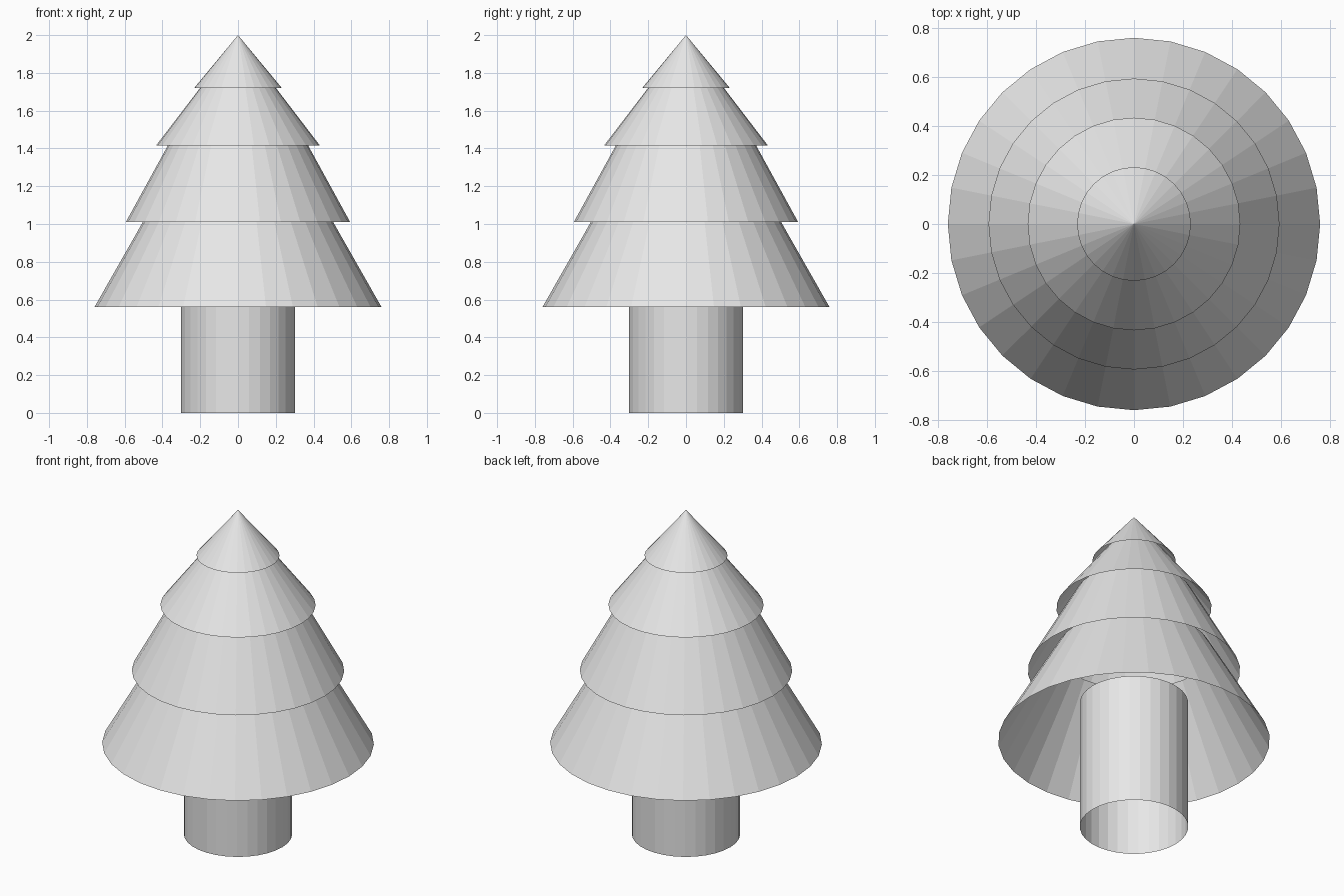
import bpy
import bmesh

# Remove the default object
cube = bpy.data.objects.get("Cube")
if cube:
    bpy.data.objects.remove(cube, do_unlink=True)

SIDES = 32

# One plain colour for the whole tree
grey = bpy.data.materials.new("light_grey")
grey.use_nodes = True
colour = (0.8, 0.8, 0.8, 1)
grey.diffuse_color = colour
grey.node_tree.nodes["Principled BSDF"].inputs["Base Color"].default_value = colour


def open_cone(name, r_bottom, r_top, z_bottom, z_top):
    """Flat-shaded cone or tube without end caps."""
    bm = bmesh.new()
    bmesh.ops.create_cone(bm, cap_ends=False, segments=SIDES,
                          radius1=r_bottom, radius2=r_top, depth=z_top - z_bottom)
    bmesh.ops.translate(bm, verts=bm.verts, vec=(0, 0, (z_bottom + z_top) / 2))
    bmesh.ops.remove_doubles(bm, verts=bm.verts, dist=0.0001)
    mesh = bpy.data.meshes.new(name)
    bm.to_mesh(mesh)
    bm.free()
    mesh.materials.append(grey)
    obj = bpy.data.objects.new(name, mesh)
    bpy.context.collection.objects.link(obj)
    return obj


# Hollow trunk reaching up inside the lowest tier
open_cone("trunk", 0.303, 0.303, 0, 0.8)

# Overlapping foliage tiers, each tucked into the one above
open_cone("bottom_tier", 0.76, 0.43, 0.56, 1.14)
open_cone("lower_middle_tier", 0.594, 0.325, 1.01, 1.5)
open_cone("upper_middle_tier", 0.434, 0.155, 1.415, 1.78)
open_cone("tip", 0.232, 0, 1.72, 2)
